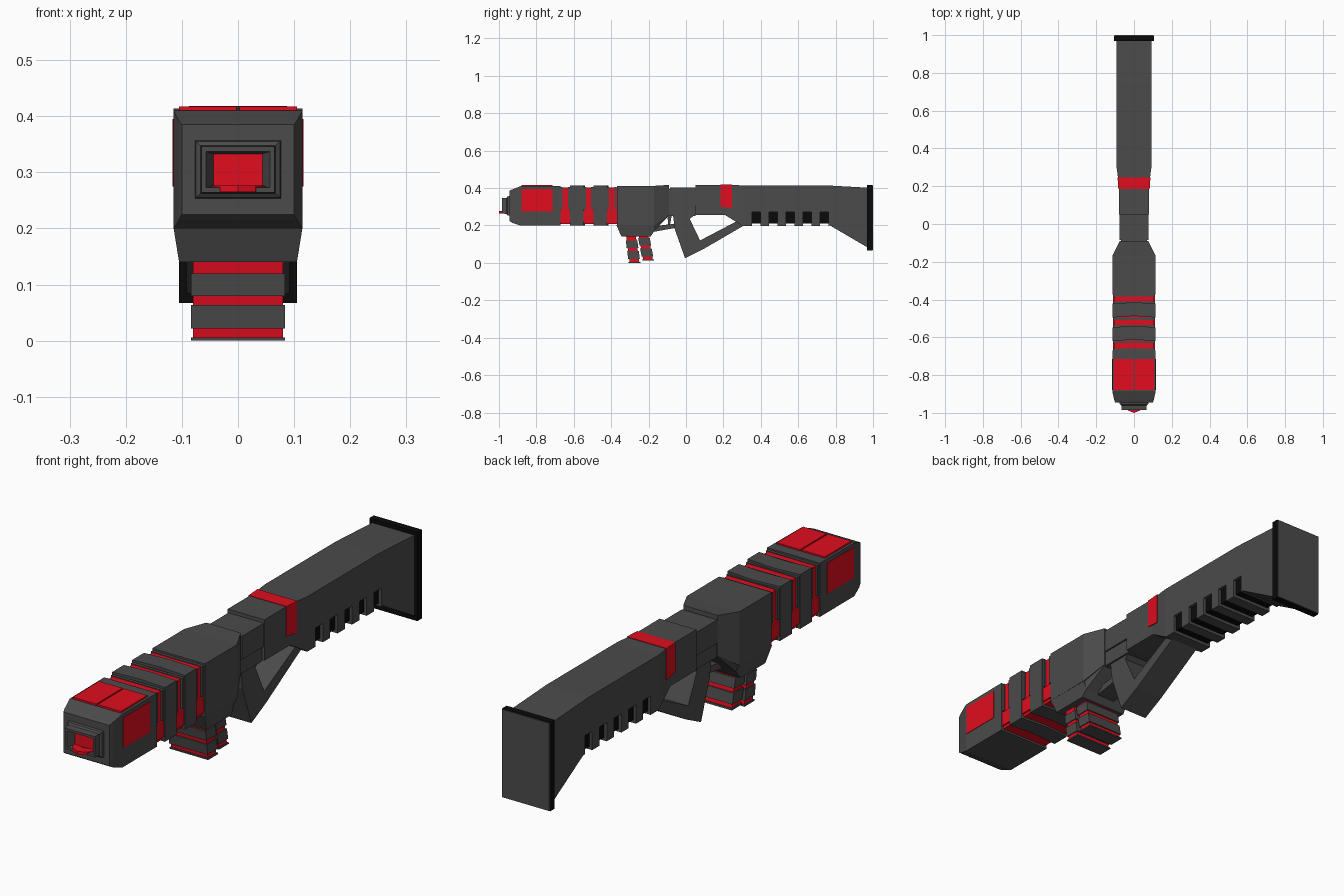
import bpy, bmesh


def material(name, rgb):
    m = bpy.data.materials.new(name)
    m.diffuse_color = (*rgb, 1)
    return m


GREY = material("dark_grey", (0.07, 0.07, 0.07))
RED = material("red", (0.75, 0.004, 0.014))
BLACK = material("black", (0.003, 0.003, 0.003))


def finish(name, bm, mat):
    bmesh.ops.recalc_face_normals(bm, faces=bm.faces)
    me = bpy.data.meshes.new(name)
    bm.to_mesh(me)
    bm.free()
    me.materials.append(mat)
    ob = bpy.data.objects.new(name, me)
    bpy.context.collection.objects.link(ob)
    return ob


def loft(name, sections, mat=GREY, bow=0.0):
    """Rectangular sections (y, half width, z low, z high); bow shifts the centre line in y."""
    bm = bmesh.new()
    rings = []
    for y, w, lo, hi in sections:
        pts = [(-w, y, lo), (0, y + bow, lo), (w, y, lo),
               (w, y, hi), (0, y + bow, hi), (-w, y, hi)]
        rings.append([bm.verts.new(p) for p in pts])
    for a, b in zip(rings, rings[1:]):
        for i in range(6):
            j = (i + 1) % 6
            bm.faces.new((a[i], a[j], b[j], b[i]))
    for r in (rings[0], rings[-1]):
        bm.faces.new((r[0], r[1], r[4], r[5]))
        bm.faces.new((r[1], r[2], r[3], r[4]))
    return finish(name, bm, mat)


def box(name, w, y0, y1, z0, z1, mat=GREY, bow=0.0):
    return loft(name, [(y0, w, z0, z1), (y1, w, z0, z1)], mat, bow)


def profile(name, pts, mat=GREY):
    """Side outline of (y, z, half width) points, mirrored across x."""
    bm = bmesh.new()
    sides = [[bm.verts.new((s * w, y, z)) for y, z, w in pts] for s in (-1, 1)]
    for s in sides:
        bm.faces.new(s)
    for i in range(len(pts)):
        j = (i + 1) % len(pts)
        bm.faces.new((sides[0][i], sides[0][j], sides[1][j], sides[1][i]))
    return finish(name, bm, mat)


# Muzzle block and hollow nozzle
loft("muzzle_block", [(-0.945, 0.1, 0.225, 0.385), (-0.93, 0.105, 0.215, 0.392),
                      (-0.885, 0.115, 0.2, 0.41), (-0.67, 0.115, 0.2, 0.412)])
loft("nozzle", [(-0.93, 0.08, 0.25, 0.36), (-0.955, 0.075, 0.255, 0.355),
                (-0.96, 0.067, 0.262, 0.348), (-0.985, 0.065, 0.264, 0.346),
                (-0.985, 0.057, 0.273, 0.337), (-0.947, 0.04, 0.275, 0.332)])
box("nozzle_core", 0.045, -0.955, -0.94, 0.275, 0.333, RED)
loft("nozzle_lip", [(-0.988, 0.03, 0.265, 0.277), (-0.95, 0.055, 0.265, 0.277)], RED, -0.012)

# Red muzzle panels: two on top, one on each side
for s in (-1, 1):
    ob = box("top_panel", 0.051, -0.88, -0.715, 0.4, 0.417, RED)
    ob.location.x = s * 0.054
    ob = box("side_panel", 0.004, -0.88, -0.715, 0.275, 0.395, RED)
    ob.location.x = s * 0.113

# Ribbed barrel over a red core
box("barrel_core", 0.105, -0.68, -0.35, 0.208, 0.403, RED)
for y0, y1 in ((-0.62, -0.547), (-0.495, -0.422)):
    box("barrel_rib", 0.115, y0, y1, 0.2, 0.414, GREY, 0.008)
for y in (-0.645, -0.521, -0.397):
    box("rib_clip", 0.112, y - 0.026, y + 0.026, 0.22, 0.28, RED)
    for s in (-1, 1):
        box("gap_edge", 0.112, y + s * 0.02 - 0.006, y + s * 0.02 + 0.006, 0.285, 0.406)

# Receiver with tapered belly
loft("receiver", [(-0.37, 0.115, 0.2, 0.412), (-0.17, 0.115, 0.2, 0.412),
                  (-0.09, 0.075, 0.255, 0.417)])
profile("receiver_belly", [(-0.372, 0.202, 0.115), (-0.345, 0.14, 0.105),
                           (-0.19, 0.14, 0.105), (-0.17, 0.17, 0.1),
                           (-0.17, 0.202, 0.114)])
profile("belly_rear", [(-0.17, 0.21, 0.113), (-0.17, 0.17, 0.1), (-0.09, 0.255, 0.073)])

# Neck, breech cover and red band
loft("neck", [(-0.1, 0.07, 0.25, 0.395), (0.05, 0.07, 0.25, 0.395)])
box("breech_cover", 0.077, -0.085, 0.055, 0.31, 0.402)
loft("rear_neck", [(0.05, 0.08, 0.255, 0.416), (0.21, 0.08, 0.255, 0.416),
                   (0.3, 0.092, 0.2, 0.415)])
loft("red_band", [(0.185, 0.083, 0.3, 0.418), (0.245, 0.087, 0.293, 0.418)], RED)

# Stock outline with five notches along the underside
notches = [0.352 + 0.091 * i for i in range(5)]
W = 0.092
outline = [(0.3, 0.415, W), (0.3, 0.198, W)]
for y in notches:
    outline += [(y, 0.198, W), (y, 0.272, W), (y + 0.046, 0.272, W), (y + 0.046, 0.198, W)]
outline += [(0.77, 0.2, W), (0.975, 0.08, W), (0.975, 0.402, W), (0.74, 0.415, W)]
profile("stock", outline)
box("notch_filler", 0.08, 0.35, 0.764, 0.21, 0.28, BLACK)

# Butt plate with black rim
box("butt_rim", 0.105, 0.968, 0.996, 0.067, 0.417, BLACK)
box("butt_plate", 0.103, 0.99, 1.0, 0.069, 0.415)

# Thumbhole grip, trigger guard and trigger
profile("grip", [(y, z, 0.062) for y, z in (
    (-0.07, 0.26), (-0.06, 0.18), (-0.005, 0.025), (0.09, 0.072), (0.31, 0.2),
    (0.27, 0.222), (0.075, 0.12), (0.02, 0.235), (0.05, 0.26))])
profile("trigger_guard", [(y, z, 0.04) for y, z in (
    (-0.18, 0.165), (-0.04, 0.19), (-0.04, 0.212), (-0.18, 0.195))])
profile("trigger", [(y, z, 0.012) for y, z in (
    (-0.1, 0.26), (-0.095, 0.205), (-0.085, 0.205), (-0.075, 0.26))])

# Foregrip: two slanted columns with red bands
for y, base, lean, w in ((-0.275, 0.0, -0.02, 0.084), (-0.2, 0.012, -0.028, 0.08)):
    def slab(name, z0, z1, w, d, mat):
        c0, c1 = (y + lean * (z / 0.15) for z in (z0, z1))
        profile(name, [(c0 - d, z0, w), (c0 + d, z0, w), (c1 + d, z1, w), (c1 - d, z1, w)], mat)
    slab("foregrip_core", base + 0.003, 0.16, w - 0.004, 0.026, RED)
    for z0, z1 in ((0.0, 0.006), (0.022, 0.064), (0.08, 0.12)):
        slab("foregrip_sleeve", base + z0, base + z1, w, 0.031, GREY)
